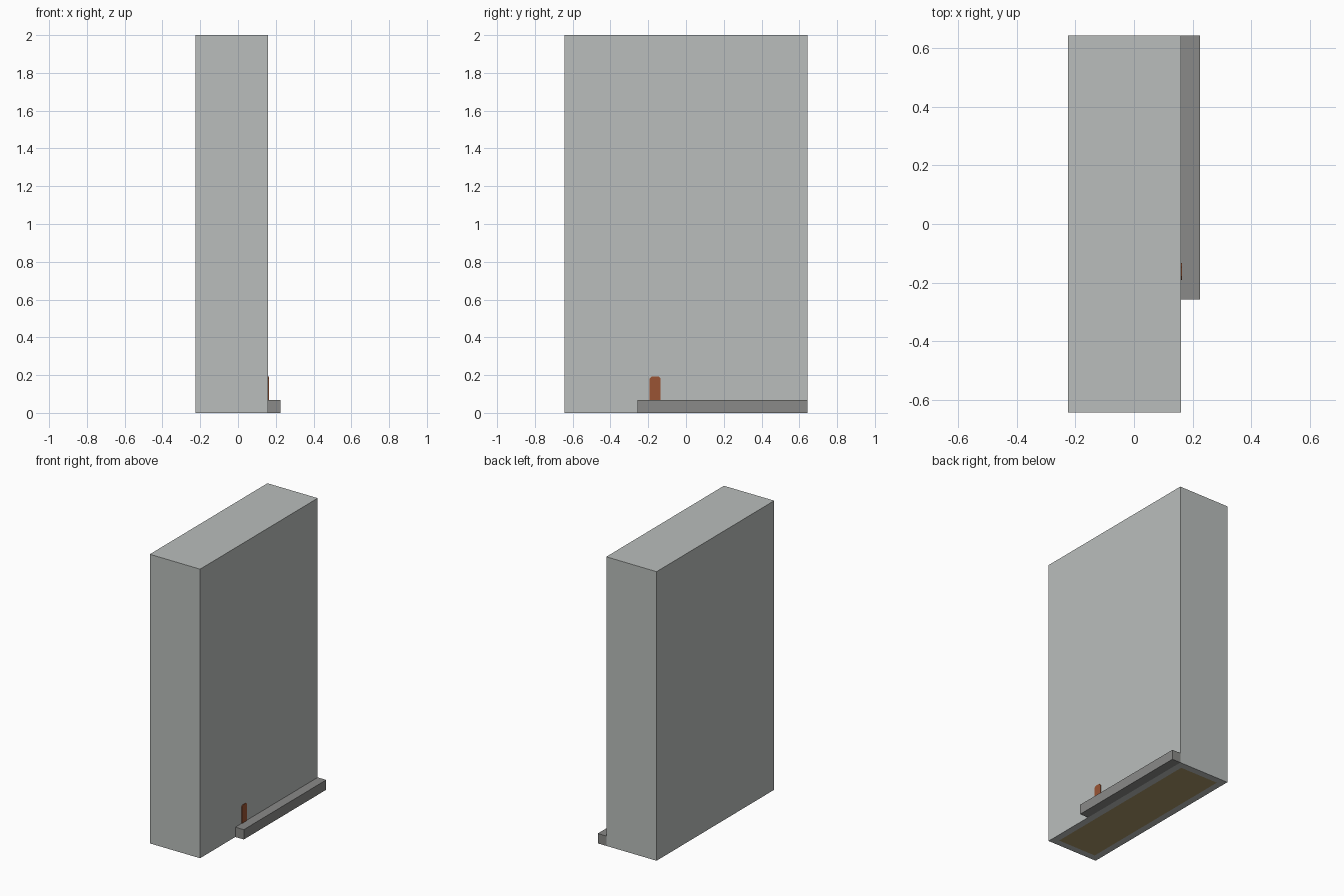
import bpy, bmesh
from mathutils import Vector

cube = bpy.data.objects.get("Cube")
if cube:
    bpy.data.objects.remove(cube, do_unlink=True)


def material(name, rgb):
    """Flat material from sRGB values in 0..255."""
    lin = [((c / 255 + 0.055) / 1.055) ** 2.4 for c in rgb] + [1.0]
    m = bpy.data.materials.new(name)
    m.use_nodes = True
    m.diffuse_color = lin
    bsdf = next(n for n in m.node_tree.nodes if n.type == 'BSDF_PRINCIPLED')
    bsdf.inputs["Base Color"].default_value = lin
    return m


wall_grey = material("light grey wall", (186, 190, 188))
ledge_grey = material("dark grey stone", (138, 138, 136))
door_rust = material("rust orange", (154, 84, 52))
floor_tan = material("olive tan", (168, 150, 104))


def finish(name, bm, mats):
    mesh = bpy.data.meshes.new(name)
    bmesh.ops.recalc_face_normals(bm, faces=bm.faces)
    bm.to_mesh(mesh)
    bm.free()
    for m in mats:
        mesh.materials.append(m)
    obj = bpy.data.objects.new(name, mesh)
    bpy.context.collection.objects.link(obj)
    return obj


def box_mesh(low, high):
    low, high = Vector(low), Vector(high)
    bm = bmesh.new()
    bmesh.ops.create_cube(bm, size=1)
    for v in bm.verts:
        v.co = (low + high) / 2 + v.co * (high - low)
    return bm


# Tall slab with a flush floor panel inset in its underside
bm = box_mesh((-0.225, -0.643, 0), (0.16, 0.643, 2))
bm.normal_update()
floor = min(bm.faces, key=lambda f: f.calc_center_median().z)
bmesh.ops.inset_region(bm, faces=[floor], thickness=0.066)
floor.material_index = 1
finish("tall_slab", bm, [wall_grey, floor_tan])

# Low ledge along the base of the left side
finish("side_ledge", box_mesh((0.16, -0.258, 0), (0.225, 0.643, 0.068)), [ledge_grey])

# Thin door panel with clipped upper corners, standing on the ledge
profile = [(-0.192, 0.068), (-0.134, 0.068), (-0.134, 0.182),
           (-0.146, 0.193), (-0.18, 0.193), (-0.192, 0.182)]
bm = bmesh.new()
door = bm.faces.new([bm.verts.new((0.16, y, z)) for y, z in profile])
side = bmesh.ops.extrude_face_region(bm, geom=[door])["geom"]
bmesh.ops.translate(bm, vec=(0.004, 0, 0),
                    verts=[g for g in side if isinstance(g, bmesh.types.BMVert)])
finish("small_door", bm, [door_rust])
